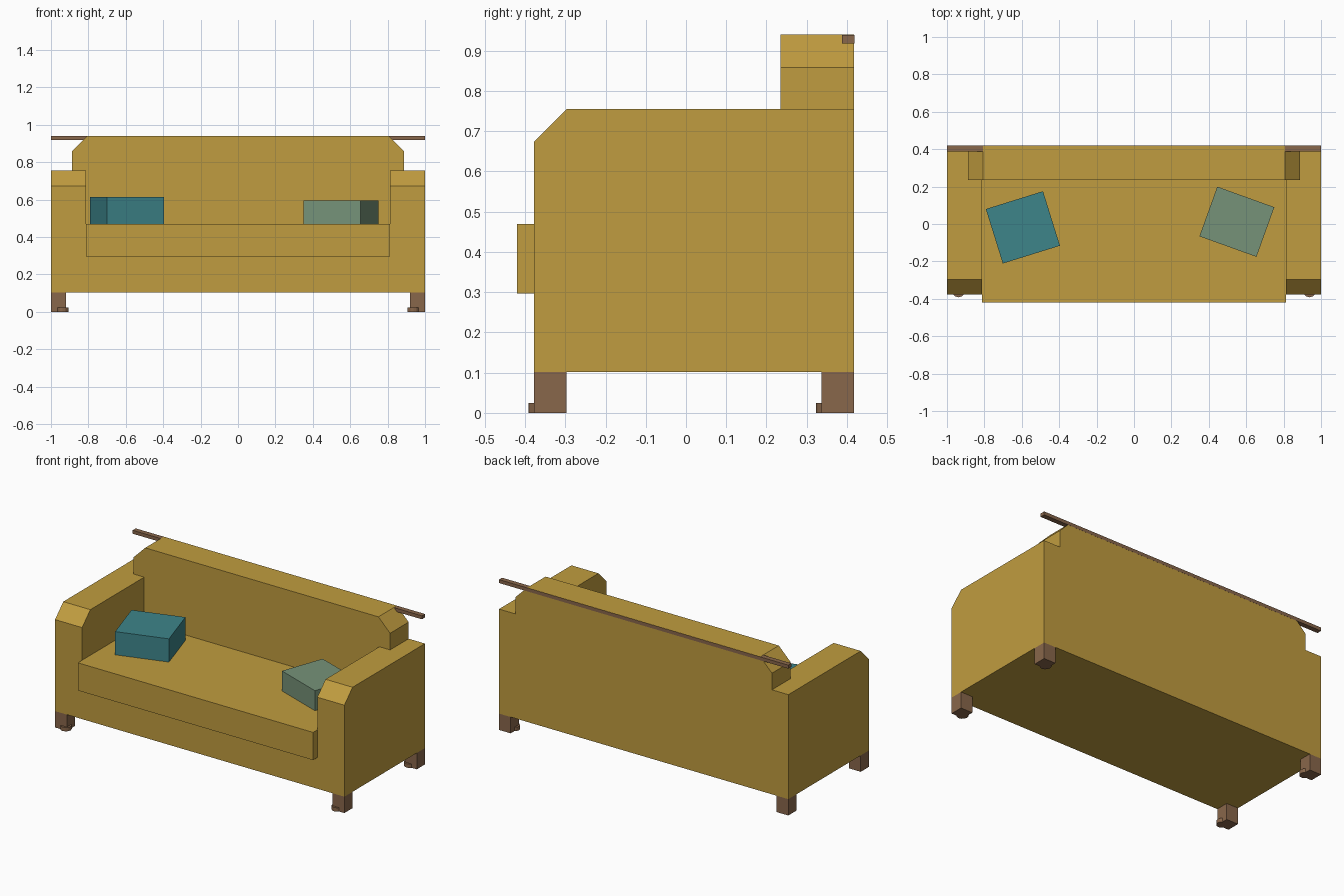
import bpy, bmesh, math
from mathutils import Matrix, Vector

cube = bpy.data.objects.get("Cube")
if cube:
    bpy.data.objects.remove(cube, do_unlink=True)


def material(name, r, g, b):
    m = bpy.data.materials.new(name)
    m.use_nodes = True
    m.diffuse_color = (r, g, b, 1)
    m.node_tree.nodes["Principled BSDF"].inputs["Base Color"].default_value = (r, g, b, 1)
    return m


MUSTARD = material("mustard fabric", 0.53, 0.335, 0.05)
BROWN = material("brown wood", 0.25, 0.135, 0.07)
TEAL = material("teal fabric", 0.047, 0.235, 0.255)
SAGE = material("sage fabric", 0.18, 0.29, 0.19)


def finish(bm, name, mat):
    bmesh.ops.recalc_face_normals(bm, faces=bm.faces)
    mesh = bpy.data.meshes.new(name)
    bm.to_mesh(mesh)
    bm.free()
    mesh.materials.append(mat)
    ob = bpy.data.objects.new(name, mesh)
    bpy.context.collection.objects.link(ob)
    return ob


def box(name, x, y, z, mat):
    """Box spanning the given (low, high) ranges."""
    bm = bmesh.new()
    size = Vector((x[1] - x[0], y[1] - y[0], z[1] - z[0]))
    centre = Vector((sum(x), sum(y), sum(z))) / 2
    bmesh.ops.create_cube(bm, size=1, matrix=Matrix.Translation(centre) @ Matrix.Diagonal(size).to_4x4())
    return finish(bm, name, mat)


def prism(name, points, place, low, high, mat):
    """Profile extruded from low to high; place(p, q, depth) gives the position."""
    bm = bmesh.new()
    face = bm.faces.new([bm.verts.new(place(p, q, low)) for p, q in points])
    new = bmesh.ops.extrude_face_region(bm, geom=[face])["geom"]
    shift = Vector(place(0, 0, high)) - Vector(place(0, 0, low))
    bmesh.ops.translate(bm, vec=shift, verts=[v for v in new if isinstance(v, bmesh.types.BMVert)])
    return finish(bm, name, mat)


FRONT, BACK, BOTTOM = -0.378, 0.418, 0.102
ARM_IN, ARM_TOP, TOP, BACK_FRONT = 0.813, 0.755, 0.94, 0.235
CUT = 0.081

# Base and seat cushion
box("seat_base", (-ARM_IN, ARM_IN), (FRONT, BACK), (BOTTOM, 0.38), MUSTARD)
box("seat_cushion", (-ARM_IN, ARM_IN), (-0.42, BACK_FRONT), (0.297, 0.47), MUSTARD)

# Backrest with clipped upper corners, stepping out over the arms
half = [(ARM_IN, 0.38), (ARM_IN, ARM_TOP), (0.887, ARM_TOP), (0.887, TOP - CUT), (0.887 - CUT, TOP)]
outline = half + [(-x, z) for x, z in reversed(half)]
prism("backrest", outline, lambda p, q, d: (p, d, q), BACK_FRONT, BACK, MUSTARD)

# Rail along the top rear edge
box("back_rail", (-1, 1), (0.388, BACK + 0.0005), (0.918, TOP - 0.0005), BROWN)

# Arms with a chamfered front, legs and round toes
arm = [(FRONT, BOTTOM), (BACK, BOTTOM), (BACK, ARM_TOP), (FRONT + CUT, ARM_TOP), (FRONT, ARM_TOP - CUT)]
for side, s in (("left", 1), ("right", -1)):
    prism(side + "_arm", arm, lambda p, q, d: (d, p, q), s * ARM_IN, s, MUSTARD)
    for end, y in (("front", FRONT), ("back", BACK - CUT)):
        name = f"{end}_{side}_"
        box(name + "leg", sorted((s * (1 - CUT), s)), (y, y + CUT), (0, BOTTOM), BROWN)
        bm = bmesh.new()
        bmesh.ops.create_cone(bm, cap_ends=True, segments=12, radius1=0.033, radius2=0.033, depth=0.024,
                              matrix=Matrix.Translation((s * 0.938, y + 0.019, 0.012)))
        finish(bm, name + "toe", BROWN)

# Loose pillows turned on the seat
for name, centre, size, height, turn, mat in (
        ("teal_pillow", (-0.594, -0.018), (0.32, 0.305), 0.145, 17.3, TEAL),
        ("sage_pillow", (0.55, 0.012), (0.324, 0.282), 0.125, -19.8, SAGE)):
    w, d = size[0] / 2, size[1] / 2
    pillow = box(name, (-w, w), (-d, d), (0, height), mat)
    pillow.location = (*centre, 0.47)
    pillow.rotation_euler.z = math.radians(turn)
